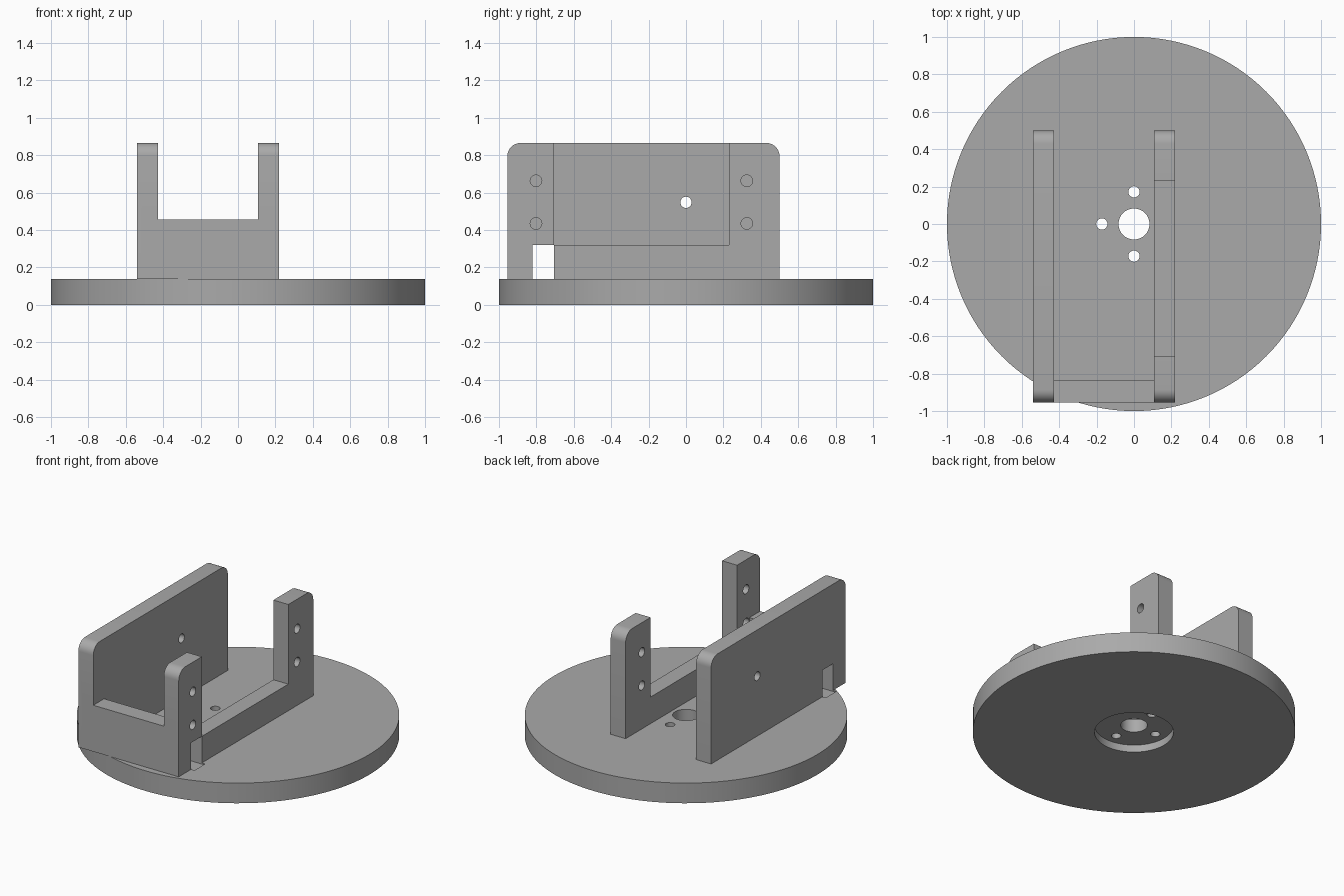
import bpy
import bmesh
import math
from mathutils import Matrix, Vector

if "Cube" in bpy.data.objects:
    bpy.data.objects.remove(bpy.data.objects["Cube"])

grey = bpy.data.materials.new("plain_grey")
grey.use_nodes = True
colour = (0.4, 0.4, 0.4, 1)
grey.diffuse_color = colour
grey.node_tree.nodes["Principled BSDF"].inputs["Base Color"].default_value = colour

DECK = 0.138     # top of the turntable
TOP = 0.865      # top of the bracket
FRONT, BACK = -0.955, 0.5
LEFT, RIGHT = (-0.54, -0.427), (0.107, 0.22)


def finish(name, bm):
    bmesh.ops.recalc_face_normals(bm, faces=bm.faces)
    mesh = bpy.data.meshes.new(name)
    bm.to_mesh(mesh)
    bm.free()
    mesh.materials.append(grey)
    obj = bpy.data.objects.new(name, mesh)
    bpy.context.collection.objects.link(obj)
    return obj


def box(name, x, y, z):
    bm = bmesh.new()
    lo, hi = Vector((x[0], y[0], z[0])), Vector((x[1], y[1], z[1]))
    size = hi - lo
    bmesh.ops.create_cube(bm, size=1, matrix=Matrix.Translation((lo + hi) / 2) @ Matrix.Diagonal(size).to_4x4())
    return finish(name, bm)


def cylinder(name, centre, radius, depth, axis="Z", sides=32):
    bm = bmesh.new()
    turn = Matrix.Rotation(math.pi / 2, 4, "Y") if axis == "X" else Matrix()
    bmesh.ops.create_cone(bm, cap_ends=True, segments=sides, radius1=radius, radius2=radius,
                          depth=depth, matrix=Matrix.Translation(centre) @ turn)
    return finish(name, bm)


def wall(name, x, radius=0.07, steps=8):
    # Side profile with two rounded top corners, extruded across x
    points = [(FRONT, DECK), (BACK, DECK)]
    for cy, start in ((BACK - radius, 0), (FRONT + radius, 90)):
        for i in range(steps + 1):
            a = math.radians(start + 90 * i / steps)
            points.append((cy + radius * math.cos(a), TOP - radius + radius * math.sin(a)))
    bm = bmesh.new()
    face = bm.faces.new([bm.verts.new((x[0], y, z)) for y, z in points])
    made = bmesh.ops.extrude_face_region(bm, geom=[face])["geom"]
    bmesh.ops.translate(bm, vec=(x[1] - x[0], 0, 0),
                        verts=[v for v in made if isinstance(v, bmesh.types.BMVert)])
    return finish(name, bm)


def combine(obj, other, operation="DIFFERENCE", keep=False):
    mod = obj.modifiers.new("combine", "BOOLEAN")
    mod.operation = operation
    mod.solver = "EXACT"
    mod.object = other
    bpy.context.view_layer.objects.active = obj
    bpy.ops.object.modifier_apply(modifier=mod.name)
    if not keep:
        bpy.data.objects.remove(other)


# Turntable disc with centre bore, three screw holes and underside recess
disc = cylinder("turntable_disc", (0, 0, DECK / 2), 1, DECK, sides=128)
combine(disc, cylinder("recess_cutter", (0, 0, 0), 0.245, 0.1, sides=64))
combine(disc, cylinder("bore_cutter", (0, 0, 0.1), 0.083, 0.4, sides=48))
for x, y in ((0, 0.172), (-0.172, 0), (0, -0.172)):
    combine(disc, cylinder("screw_cutter", (x, y, 0.1), 0.03, 0.4))

# Solid side wall with one pivot hole
bracket = wall("bracket", LEFT)
combine(bracket, cylinder("pivot_cutter", (LEFT[0], 0, 0.548), 0.03, 0.4, "X"))

# Open side wall: two drilled posts joined by a low rail
posts = wall("posts", RIGHT)
combine(posts, box("opening_cutter", (0, 0.4), (-0.705, 0.23), (0.32, 1)))
for y in (-0.802, 0.325):
    for z in (0.435, 0.663):
        combine(posts, cylinder("bolt_cutter", (RIGHT[0], y, z), 0.031, 0.4, "X"))
combine(bracket, posts, "UNION")

# Low front plate tying the walls together
plate = box("front_plate", (LEFT[0] + 0.03, RIGHT[1] - 0.03), (FRONT, -0.838), (DECK, 0.455))
combine(bracket, plate, "UNION")

# Strap slot through both walls, just grazing the disc
slot = box("slot_cutter", (-0.565, 0.245), (-0.82, -0.705), (DECK - 0.008, 0.32))
combine(bracket, slot, keep=True)
combine(disc, slot)

# Smooth the round surfaces, keep edges crisp
for obj in (disc, bracket):
    bpy.ops.object.select_all(action="DESELECT")
    obj.select_set(True)
    bpy.context.view_layer.objects.active = obj
    bpy.ops.object.shade_smooth_by_angle(angle=math.radians(30))
